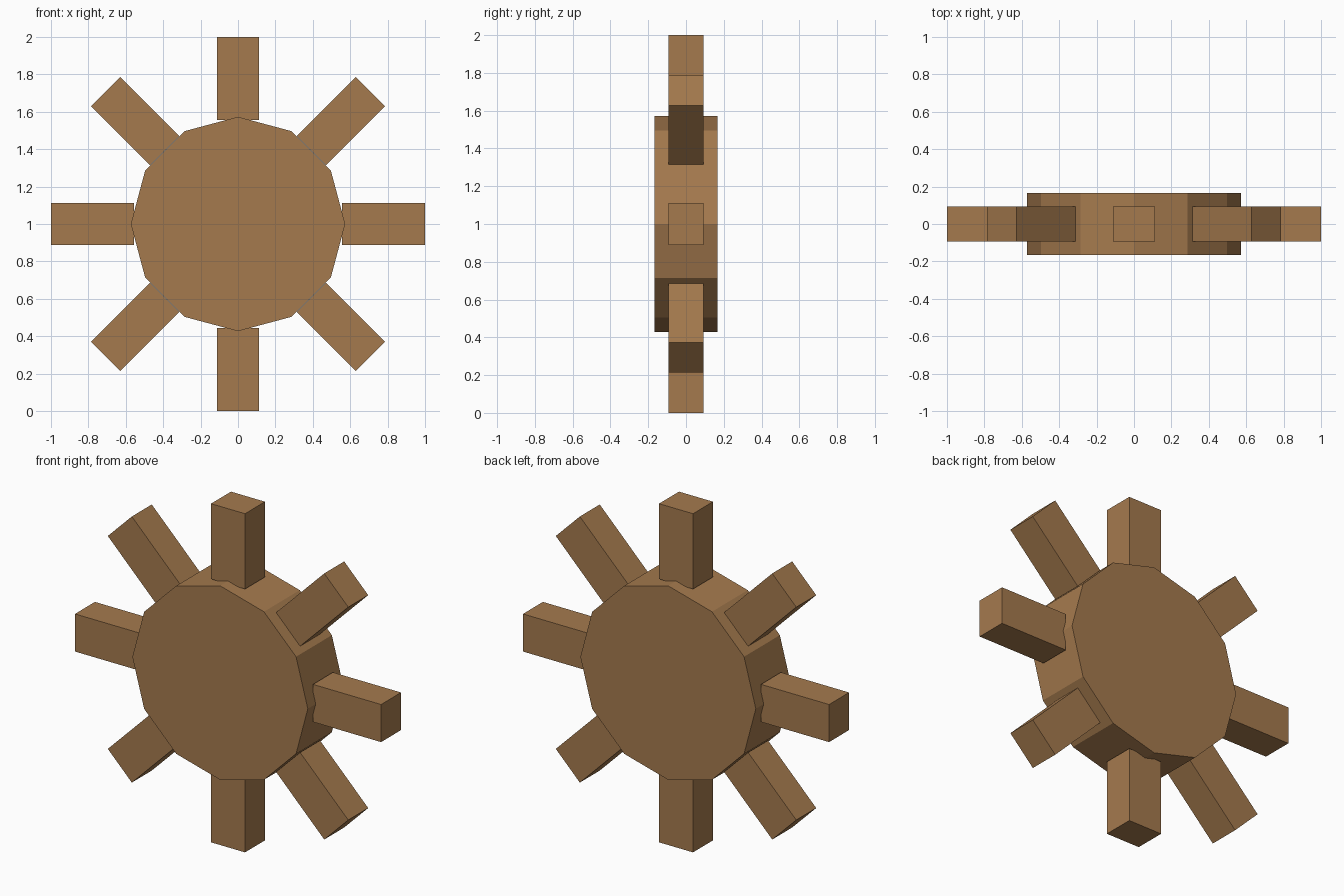
import bpy
import math
from mathutils import Matrix, Vector

cube = bpy.data.objects.get("Cube")
if cube:
    bpy.data.objects.remove(cube, do_unlink=True)

CENTRE = Vector((0, 0, 1))
HUB_RADIUS, HUB_DEPTH = 0.573, 0.334
SPOKE_INNER, SPOKE_OUTER = 0.555, 1.0
SPOKE_WIDTH, SPOKE_DEPTH = 0.222, 0.186
SPOKE_COUNT = 8

# Single wood colour
wood = bpy.data.materials.new("brown_wood")
wood.use_nodes = True
colour = (0.376, 0.195, 0.076, 1)
wood.diffuse_color = colour
wood.node_tree.nodes["Principled BSDF"].inputs["Base Color"].default_value = colour


def finish(name):
    obj = bpy.context.object
    obj.name = obj.data.name = name
    obj.data.materials.append(wood)
    return obj


# Twelve-sided hub with its axis along y and a corner at the top
bpy.ops.mesh.primitive_cylinder_add(
    vertices=12, radius=HUB_RADIUS, depth=HUB_DEPTH,
    location=CENTRE, rotation=(math.pi / 2, 0, 0))
finish("hub")

# Square-ended spokes set around the rim
length = SPOKE_OUTER - SPOKE_INNER
middle = (SPOKE_OUTER + SPOKE_INNER) / 2
for i in range(SPOKE_COUNT):
    turn = Matrix.Rotation(math.tau * i / SPOKE_COUNT, 4, "Y")
    bpy.ops.mesh.primitive_cube_add(size=1)
    spoke = finish(f"spoke_{i + 1}")
    spoke.data.transform(Matrix.Diagonal((SPOKE_WIDTH, SPOKE_DEPTH, length, 1)))
    spoke.matrix_world = (Matrix.Translation(CENTRE) @ turn
                          @ Matrix.Translation((0, 0, middle)))
